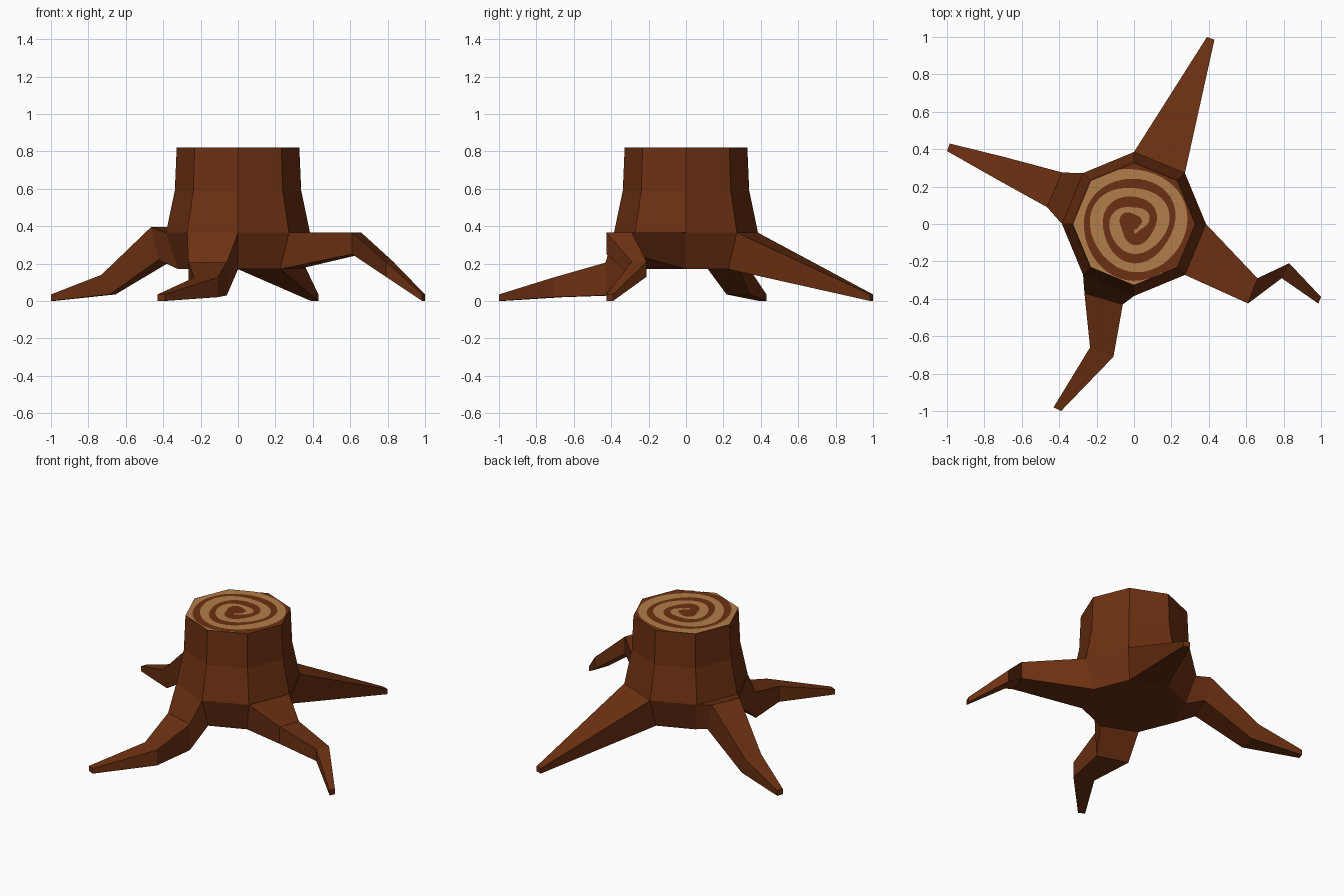
import bpy, bmesh, math
from mathutils import Vector

if "Cube" in bpy.data.objects:
    bpy.data.objects.remove(bpy.data.objects["Cube"])


def material(name, rgb):
    m = bpy.data.materials.new(name)
    m.diffuse_color = (*rgb, 1)
    m.use_nodes = True
    m.node_tree.nodes["Principled BSDF"].inputs["Base Color"].default_value = m.diffuse_color
    return m


def make_object(name, bm, mat):
    me = bpy.data.meshes.new(name)
    bm.to_mesh(me)
    bm.free()
    me.materials.append(mat)
    ob = bpy.data.objects.new(name, me)
    bpy.context.collection.objects.link(ob)
    return ob


bark = material("brown bark", (0.15, 0.030, 0.006))
wood = material("tan wood", (0.44, 0.21, 0.07))

# Trunk profile (radius, z), bottom to top
PROFILE = [(0.32, 0.17), (0.385, 0.365), (0.338, 0.59), (0.328, 0.82)]

# Roots, keyed by the trunk side they grow from. Each station:
# (first corner xy, second corner xy, top z, bottom z, bottom shift xy)
ROOTS = {
    1: [((0.43, 0.985), (0.39, 1.0), 0.035, 0.0, (0, 0))],
    3: [((-0.385, 0.275), (-0.465, 0.09), 0.395, 0.22, (0.04, -0.01)),
        ((-0.70, 0.36), (-0.73, 0.237), 0.14, 0.035, (0.045, -0.02)),
        ((-0.985, 0.43), (-1.0, 0.39), 0.035, 0.0, (0, 0))],
    5: [((-0.265, -0.37), (-0.06, -0.43), 0.205, 0.03, (0, 0.0)),
        ((-0.235, -0.66), (-0.11, -0.71), 0.125, 0.02, (0, 0)),
        ((-0.43, -0.98), (-0.39, -1.0), 0.035, 0.0, (0, 0))],
    7: [((0.61, -0.425), (0.66, -0.29), 0.365, 0.25, (0, 0)),
        ((0.79, -0.29), (0.83, -0.21), 0.21, 0.13, (0, 0)),
        ((0.985, -0.425), (1.0, -0.39), 0.035, 0.0, (0, 0))],
}

# Trunk with roots extruded from every second lower side
bm = bmesh.new()
rings = [[bm.verts.new((r * math.cos(k * math.pi / 4),
                        r * math.sin(k * math.pi / 4), z)) for k in range(8)]
         for r, z in PROFILE]
bm.faces.new(rings[0][::-1])
bm.faces.new(rings[-1])
for level, (low, high) in enumerate(zip(rings, rings[1:])):
    for k in range(8):
        if level == 0 and k in ROOTS:
            continue
        j = (k + 1) % 8
        bm.faces.new((low[k], low[j], high[j], high[k]))

for side, stations in ROOTS.items():
    nxt = (side + 1) % 8
    prev = [rings[1][side], rings[1][nxt], rings[0][nxt], rings[0][side]]
    for a, b, top, bottom, (dx, dy) in stations:
        cur = [bm.verts.new(p) for p in (
            (*a, top), (*b, top),
            (b[0] + dx, b[1] + dy, bottom), (a[0] + dx, a[1] + dy, bottom))]
        for i in range(4):
            j = (i + 1) % 4
            bm.faces.new((prev[i], prev[j], cur[j], cur[i]))
        prev = cur
    bm.faces.new(prev)
bmesh.ops.recalc_face_normals(bm, faces=bm.faces)
make_object("stump_with_roots", bm, bark)


# Growth rings: a spiral ribbon clipped to the octagonal cut
def rim(angle):
    return 0.326 * math.cos(math.pi / 8) / math.cos(angle % (math.pi / 4) - math.pi / 8)


bm = bmesh.new()
STEPS, TURNS, START = 48, 3.1, -0.5 * math.pi
prev = None
for i in range(int(STEPS * TURNS) + 1):
    t = i / STEPS
    a = START + 2 * math.pi * t
    mid = 0.03 + 0.098 * t + 0.008 * math.sin(3 * a)
    half = 0.012 + 0.017 * min(1, t) + 0.006 * math.sin(2 * a + t)
    inner, outer = (min(r, rim(a)) for r in (mid - half, mid + half))
    cur = [bm.verts.new((r * math.cos(a), r * math.sin(a), 0.823)) for r in (inner, outer)]
    if prev and outer - inner > 0.001:
        bm.faces.new((prev[0], prev[1], cur[1], cur[0]))
    prev = cur
bmesh.ops.delete(bm, geom=[v for v in bm.verts if not v.link_faces], context='VERTS')
make_object("growth_rings", bm, wood)
